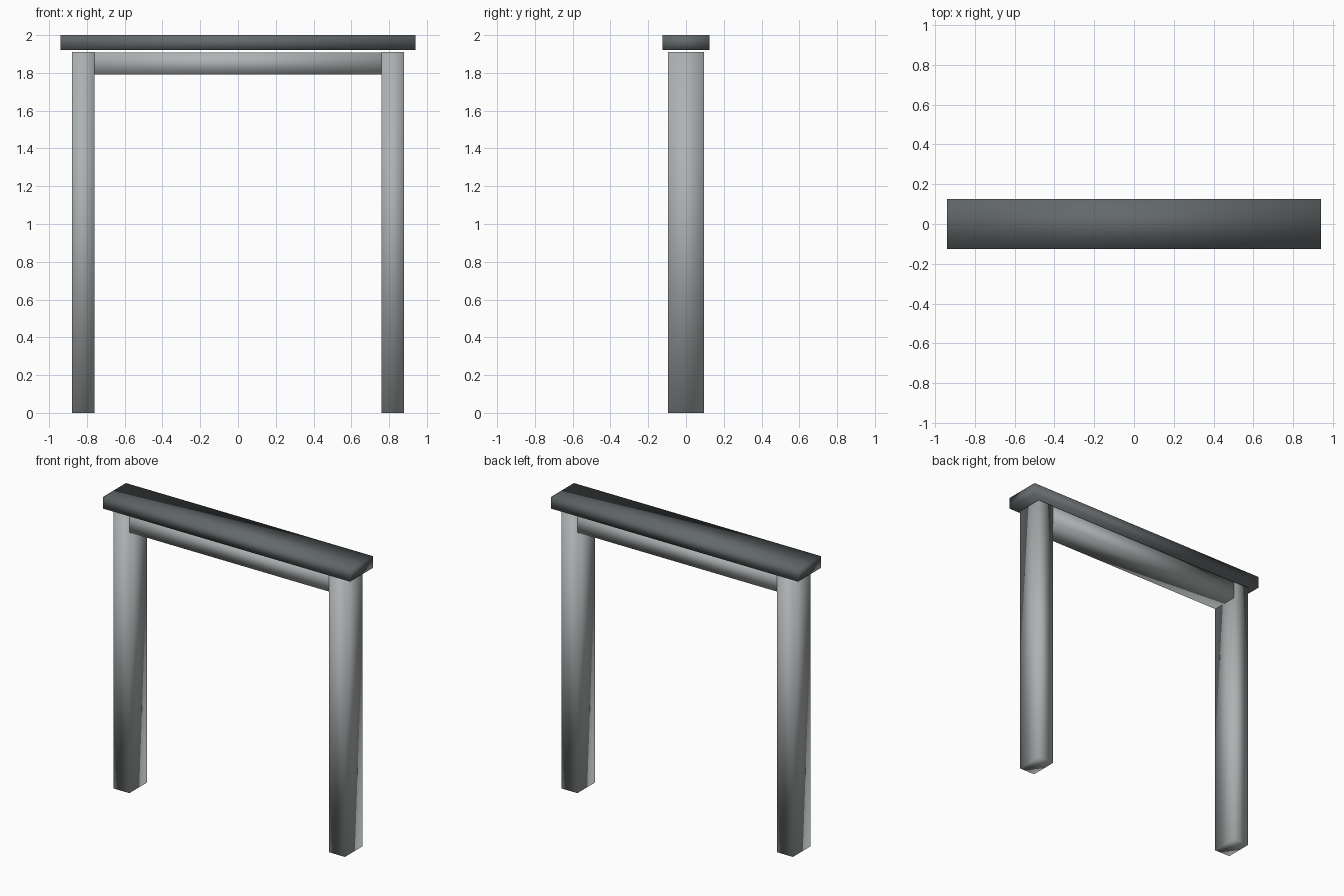
import bpy

old = bpy.data.objects.get("Cube")
if old:
    bpy.data.objects.remove(old, do_unlink=True)


def material(name, color):
    mat = bpy.data.materials.new(name)
    mat.use_nodes = True
    mat.diffuse_color = (*color, 1)
    mat.node_tree.nodes["Principled BSDF"].inputs["Base Color"].default_value = (*color, 1)
    return mat


def block(name, center, size, mat):
    bpy.ops.mesh.primitive_cube_add(size=1, location=center)
    obj = bpy.context.object
    obj.name = name
    obj.scale = size
    bpy.ops.object.transform_apply(location=False, rotation=False, scale=True)
    obj.data.materials.append(mat)
    # Soft shading runs over every edge of the block
    bpy.ops.object.shade_smooth()
    return obj


light_grey = material("light grey", (0.42, 0.445, 0.45))
dark_grey = material("dark grey", (0.125, 0.14, 0.145))

# Two upright posts
post_height = 1.91
for side, name in ((1, "left_post"), (-1, "right_post")):
    block(name, (side * 0.82, 0, post_height / 2), (0.12, 0.19, post_height), light_grey)

# Crossbeam runs through the tops of the posts, a hair inside their faces
block("crossbeam", (0, 0, 1.85), (1.756, 0.186, 0.118), light_grey)

# Dark cap slab, held just above the posts
block("top_slab", (0, 0, 1.96), (1.88, 0.25, 0.08), dark_grey)
